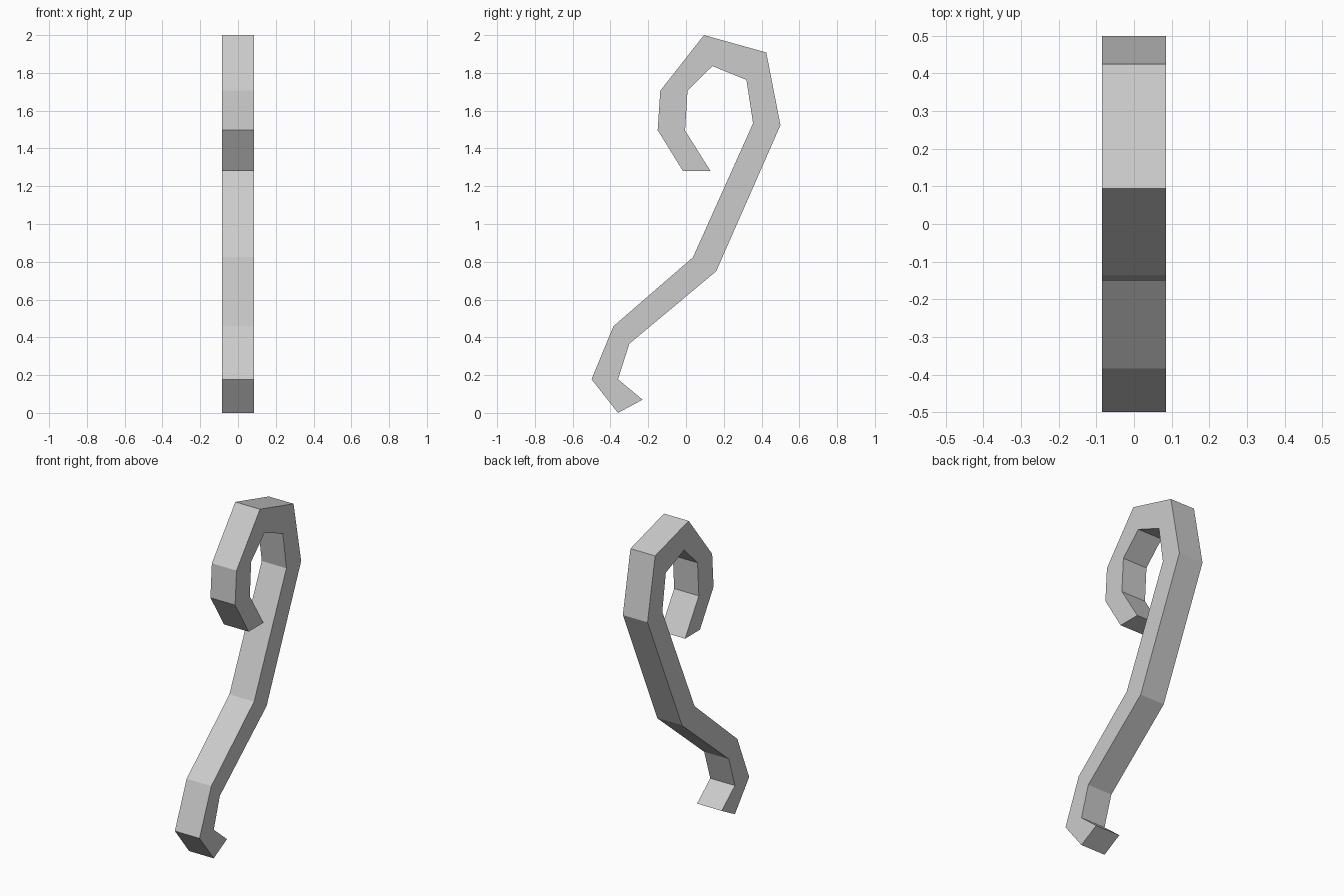
import bpy, bmesh

if "Cube" in bpy.data.objects:
    bpy.data.objects.remove(bpy.data.objects["Cube"])

HALF_WIDTH = 0.085

# Hook profile as (y, z) pairs: outside of the upper curl, inside of the upper curl
stations = [
    ((-0.016, 1.28), (0.13, 1.28)),
    ((-0.15, 1.497), (-0.005, 1.495)),
    ((-0.136, 1.706), (0.008, 1.706)),
    ((0.095, 2.0), (0.14, 1.836)),
    ((0.425, 1.908), (0.32, 1.763)),
    ((0.5, 1.523), (0.355, 1.533)),
    ((0.16, 0.75), (0.037, 0.824)),
    ((-0.30, 0.366), (-0.384, 0.459)),
    ((-0.36, 0.178), (-0.5, 0.178)),
    ((-0.23, 0.07), (-0.36, 0.0)),
]

# Hook body: a rectangular section swept through the stations
bm = bmesh.new()
rings = []
for (ay, az), (by, bz) in stations:
    rings.append([bm.verts.new(co) for co in (
        (-HALF_WIDTH, ay, az), (HALF_WIDTH, ay, az),
        (HALF_WIDTH, by, bz), (-HALF_WIDTH, by, bz))])
for r, s in zip(rings, rings[1:]):
    for i in range(4):
        j = (i + 1) % 4
        bm.faces.new((r[i], r[j], s[j], s[i]))

# End caps
bm.faces.new(rings[0])
bm.faces.new(rings[-1])
bmesh.ops.recalc_face_normals(bm, faces=bm.faces)

mesh = bpy.data.meshes.new("curled_hook")
bm.to_mesh(mesh)
bm.free()
hook = bpy.data.objects.new("curled_hook", mesh)
bpy.context.collection.objects.link(hook)
